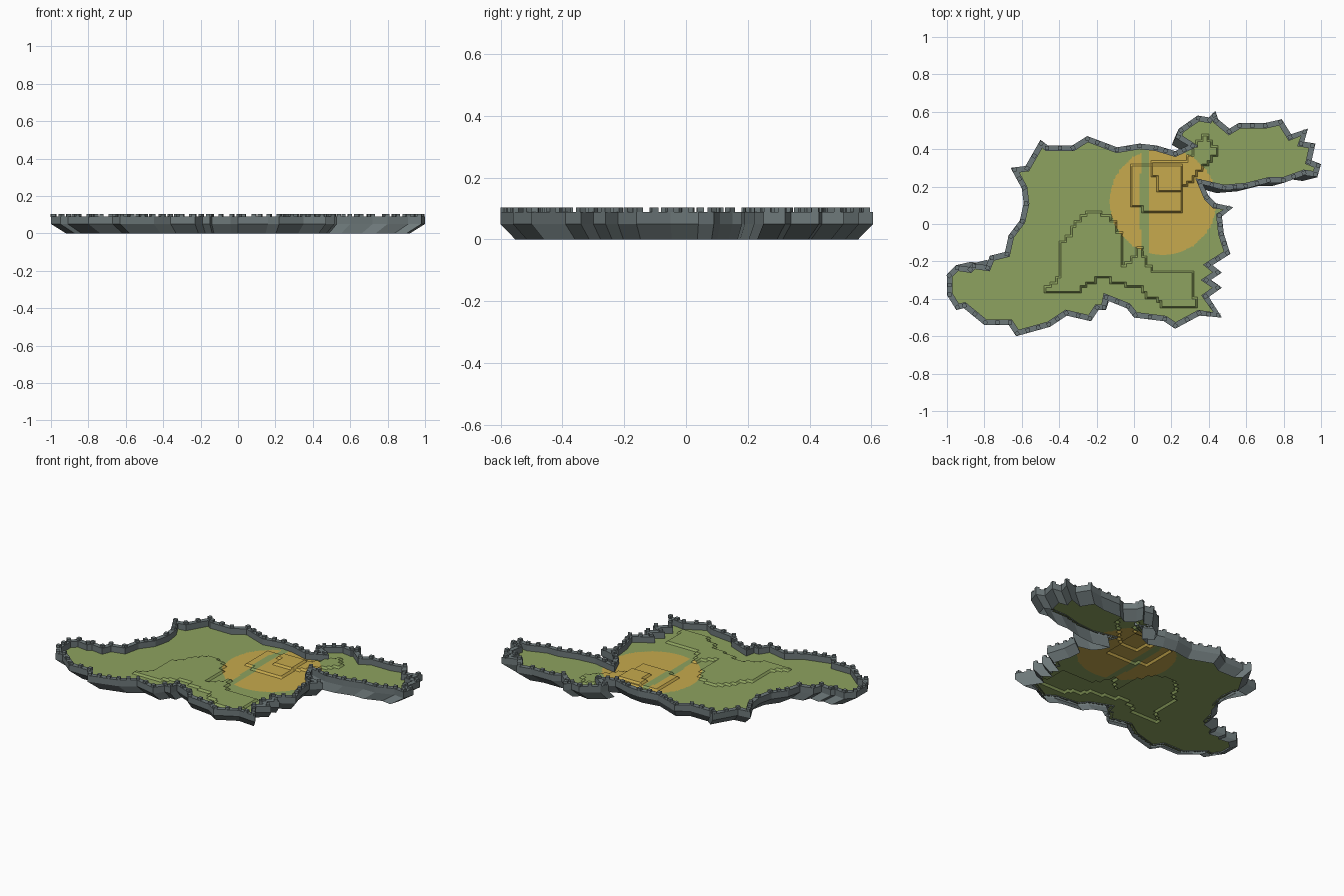
import bpy, bmesh, math
from mathutils import Vector

if "Cube" in bpy.data.objects:
    bpy.data.objects.remove(bpy.data.objects["Cube"])

# island outline (clockwise, hundredths of a unit x, y)
COAST = [(-100, -27), (-95, -22), (-88, -23), (-86, -21), (-79, -22), (-77, -17), (-69, -15), (-67, -6),
         (-61, 2), (-59, 11), (-60, 19), (-66, 30), (-58, 31), (-50, 45), (-46, 42), (-33, 42), (-25, 47),
         (-9, 41), (3, 43), (12, 42), (22, 39), (29, 42), (22, 46), (24, 51), (34, 58), (40, 57), (43.5, 60.5),
         (45, 56), (51, 51), (56, 54), (70, 54), (79, 56), (84, 48), (93, 51), (91, 44), (97, 43),
         (95, 34), (100, 32), (98, 25), (91, 26), (80, 22), (72, 22), (60, 19), (48, 18), (37, 21),
         (40, 15), (44, 11), (53, 9), (47, 4), (48, -5), (51.5, -16), (42, -22), (47, -26), (41, -30), (47, -34),
         (40, -39), (47, -50), (35, -49), (22, -56), (16, -52), (0, -50), (-4, -45), (-14, -41), (-15, -46),
         (-19, -46), (-23, -52), (-36, -49), (-45, -55), (-63, -60), (-67, -54), (-80, -54), (-91, -45),
         (-95, -46), (-100, -38)]
COAST = [Vector((x / 100, y / 100)) for x, y in COAST]

# raised terraces
HILLS = [
    [(-.48, -.37), (-.32, -.37), (-.18, -.28), (-.06, -.24), (-.06, -.07), (-.12, .05), (-.26, .06), (-.38, -.1), (-.38, -.24)],
    [(-.18, -.28), (.02, -.34), (.2, -.46), (.33, -.44), (.3, -.26), (.1, -.25), (.03, -.13), (-.06, -.24)],
    [(.0, .1), (.05, .07), (.26, .07), (.27, .19), (.46, .38), (.38, .48), (.26, .33), (.0, .32)],
    [(.12, .17), (.2, .17), (.27, .2), (.24, .32), (.1, .32)],
]


def material(name, rgb):
    m = bpy.data.materials.new(name)
    m.diffuse_color = (*rgb, 1)
    m.use_nodes = True
    m.node_tree.nodes["Principled BSDF"].inputs["Base Color"].default_value = m.diffuse_color
    return m


STONE = material("grey stone", (.155, .19, .195))
GRASS = material("grass green", (.27, .365, .115))
SAND = material("ochre yellow", (.57, .40, .075))


def finish(bm, name, mats):
    mesh = bpy.data.meshes.new(name)
    bm.to_mesh(mesh)
    bm.free()
    for m in mats:
        mesh.materials.append(m)
    ob = bpy.data.objects.new(name, mesh)
    bpy.context.collection.objects.link(ob)


def inset(pts, d):
    out = []
    for i, p in enumerate(pts):
        a = (p - pts[i - 1]).normalized()
        b = (pts[(i + 1) % len(pts)] - p).normalized()
        n = Vector((a.y + b.y, -a.x - b.x)).normalized()
        miter = 1 / max(.55, n.dot(Vector((a.y, -a.x))))
        out.append(p + n * d * miter)
    return out


def inside(x, y, poly):
    hit = False
    for (ax, ay), (bx, by) in zip(poly, poly[1:] + poly[:1]):
        if (ay > y) != (by > y) and x < (bx - ax) * (y - ay) / (by - ay) + ax:
            hit = not hit
    return hit


# rampart wall with tapered skirt below
inner = inset(COAST, .03)
bm = bmesh.new()
rings = [([p * .92 for p in COAST], 0), (COAST, .05), (COAST, .089), (inner, .089), (inner, .045)]
rows = [[bm.verts.new((p.x, p.y, z)) for p in pts] for pts, z in rings]
n = len(COAST)
for lo, hi in zip(rows, rows[1:]):
    for i in range(n):
        j = (i + 1) % n
        bm.faces.new((lo[j], lo[i], hi[i], hi[j]))
finish(bm, "rampart_wall", [STONE])

# merlons at corners and along long stretches
bm = bmesh.new()
mid = inset(COAST, .013)
for i, p in enumerate(mid):
    q = mid[(i + 1) % n]
    d = q - p
    steps = max(1, round(d.length / .065))
    u = d.normalized() * .011
    w = Vector((-u.y, u.x))
    for k in range(steps):
        c = p + d * k / steps
        corners = [c - u - w, c + u - w, c + u + w, c - u + w]
        lo = [bm.verts.new((v.x, v.y, .087)) for v in corners]
        hi = [bm.verts.new((v.x, v.y, .103)) for v in corners]
        bm.faces.new(hi)
        for a in range(4):
            b = (a + 1) % 4
            bm.faces.new((lo[a], lo[b], hi[b], hi[a]))
finish(bm, "merlons", [STONE])

# terraced ground sheet, with ochre disc split by a green strip
CELL, STEP = .01, .027
CENTRE, RADIUS = Vector((.155, .12)), .285
edge = [tuple(p) for p in inset(COAST, .015)]


def height(x, y):
    x, y = round(x / STEP) * STEP, round(y / STEP) * STEP
    level = max((2 if k == 3 else 1) if inside(x, y, h) else 0 for k, h in enumerate(HILLS))
    return .052 + .012 * level


bm = bmesh.new()
cache = {}


def vert(i, j):
    if (i, j) not in cache:
        p = Vector((i * CELL, j * CELL))
        z = height(p.x, p.y)
        r = (p - CENTRE).length
        if abs(r - RADIUS) < .005:  # snap to the disc rim
            p = CENTRE + (p - CENTRE) * RADIUS / r
        cache[i, j] = bm.verts.new((p.x, p.y, z))
    return cache[i, j]


for i in range(-100, 100):
    for j in range(-61, 61):
        x, y = (i + .5) * CELL, (j + .5) * CELL
        if inside(x, y, edge):
            f = bm.faces.new((vert(i, j), vert(i + 1, j), vert(i + 1, j + 1), vert(i, j + 1)))
            r = (f.calc_center_median().to_2d() - CENTRE).length
            strip = .085 - .055 * (1 - ((y - .12) / .5) ** 2) < x < .085
            f.material_index = int(r < RADIUS and not strip)
finish(bm, "terraced_ground", [GRASS, SAND])
